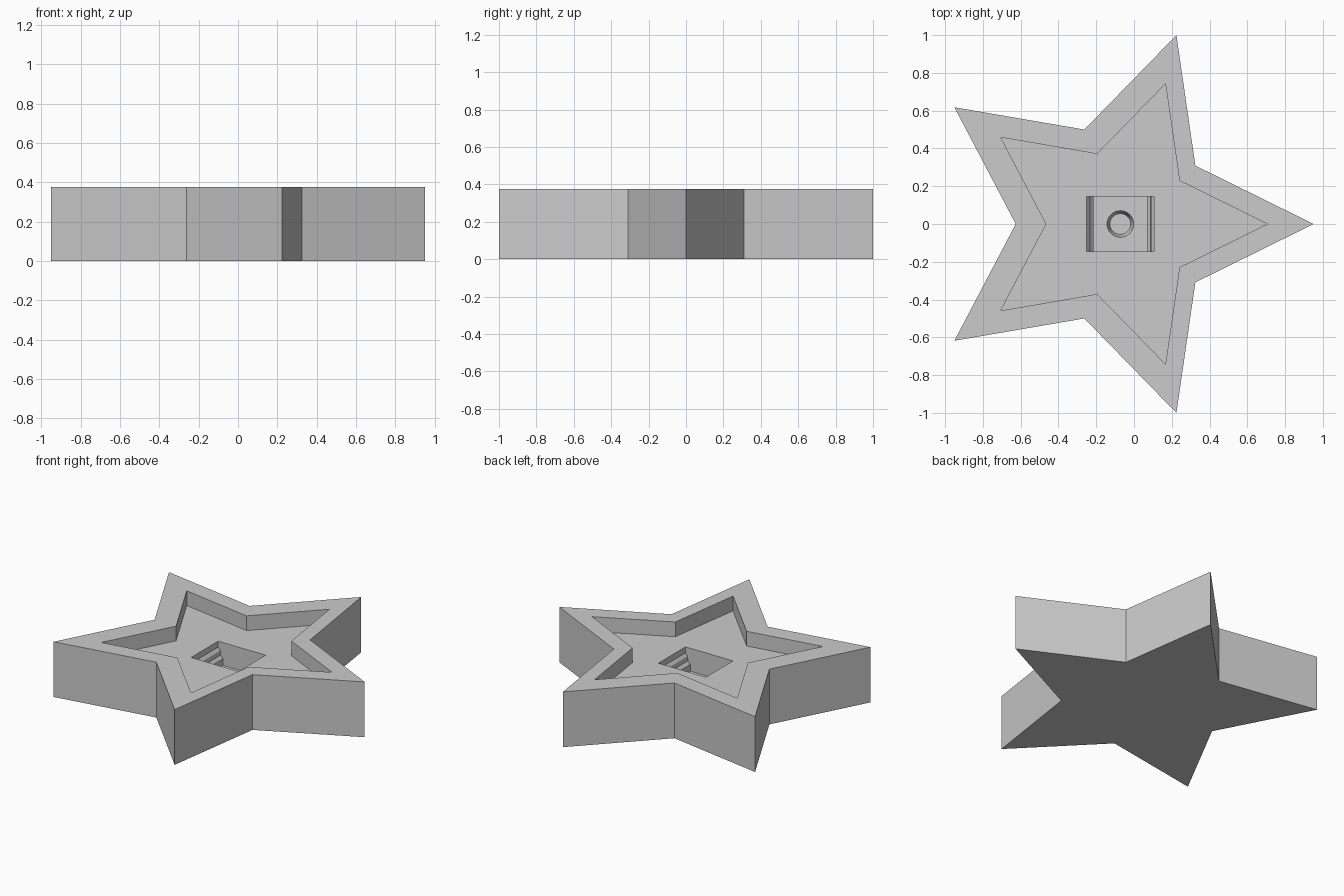
import bpy, bmesh, math

if "Cube" in bpy.data.objects:
    bpy.data.objects.remove(bpy.data.objects["Cube"])

HEIGHT = 0.375
POCKET_Z = 0.275      # floor of the star-shaped pocket
SLOT_Z = 0.12         # floor of the central socket
SLOT_X = -0.0725      # socket centre
R = 1 / math.sin(math.radians(72))
STAR_X = -R * (1 - math.cos(math.radians(36))) / 2

grey = bpy.data.materials.new("light grey")
grey.diffuse_color = (0.6, 0.6, 0.6, 1)
grey.use_nodes = True
grey.node_tree.nodes["Principled BSDF"].inputs["Base Color"].default_value = grey.diffuse_color


def prism(name, points, offset):
    """Closed solid from a planar outline pushed along an offset vector."""
    bm = bmesh.new()
    face = bm.faces.new([bm.verts.new(p) for p in points])
    geom = bmesh.ops.extrude_face_region(bm, geom=[face])["geom"]
    moved = [v for v in geom if isinstance(v, bmesh.types.BMVert)]
    bmesh.ops.translate(bm, verts=moved, vec=offset)
    bmesh.ops.recalc_face_normals(bm, faces=bm.faces)
    mesh = bpy.data.meshes.new(name)
    bm.to_mesh(mesh)
    bm.free()
    obj = bpy.data.objects.new(name, mesh)
    obj.data.materials.append(grey)
    bpy.context.collection.objects.link(obj)
    return obj


def star(scale, z):
    """Five-pointed outline, one tip along +x, scaled about the origin."""
    pts = []
    for i in range(10):
        r = R if i % 2 == 0 else R / 2
        a = math.radians(36 * i)
        pts.append((scale * (STAR_X + r * math.cos(a)), scale * r * math.sin(a), z))
    return pts


def cut(target, cutter):
    mod = target.modifiers.new("cut", 'BOOLEAN')
    mod.operation = 'DIFFERENCE'
    mod.solver = 'EXACT'
    mod.object = cutter
    bpy.context.view_layer.objects.active = target
    bpy.ops.object.modifier_apply(modifier=mod.name)
    bpy.data.objects.remove(cutter)


# Star block
body = prism("star_body", star(1, 0), (0, 0, HEIGHT))

# Star-shaped pocket
cut(body, prism("pocket_cutter", star(0.742, POCKET_Z), (0, 0, 0.3)))

# Central socket with stepped, sloping side rails
half = [(0.178, POCKET_Z + 0.04), (0.178, 0.235), (0.162, 0.215),
        (0.160, 0.185), (0.142, 0.165), (0.142, SLOT_Z)]
outline = half + [(-x, z) for x, z in reversed(half)]
cut(body, prism("socket_cutter",
                [(SLOT_X + x, -0.145, z) for x, z in outline], (0, 0.29, 0)))

# Tapered round hole in the socket floor
depth = 0.07
bpy.ops.mesh.primitive_cone_add(vertices=32, radius1=0.055, radius2=0.073,
                                depth=depth,
                                location=(SLOT_X, 0, SLOT_Z + 0.01 - depth / 2))
hole = bpy.context.object
hole.name = "hole_cutter"
hole.data.materials.append(grey)
cut(body, hole)

# Crisp flat faces, smooth only around the hole
bpy.ops.object.select_all(action='DESELECT')
body.select_set(True)
bpy.context.view_layer.objects.active = body
bpy.ops.object.shade_smooth_by_angle(angle=math.radians(20))
